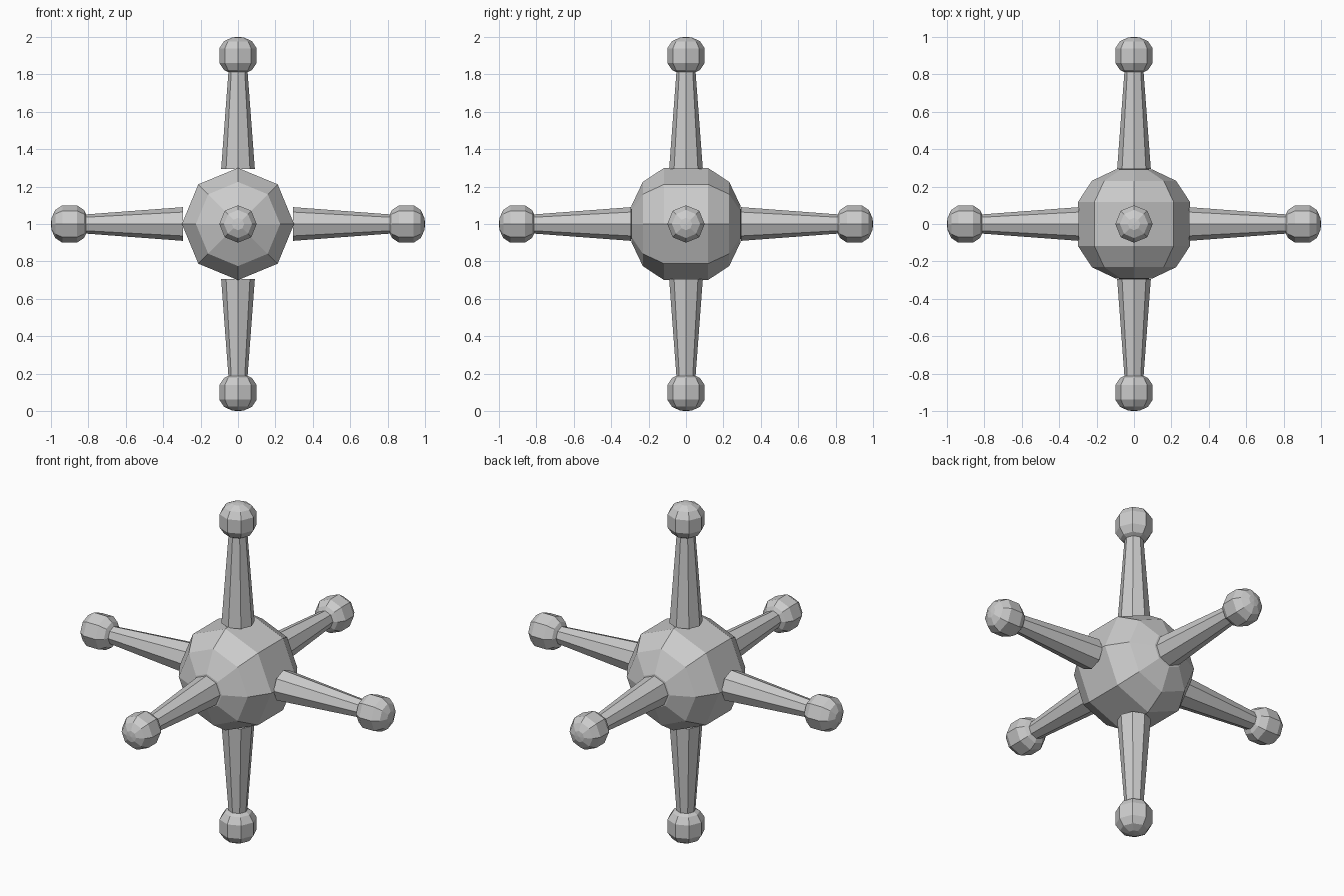
import bpy
import math
from mathutils import Vector

if "Cube" in bpy.data.objects:
    bpy.data.objects.remove(bpy.data.objects["Cube"])

SIDES = 8
CENTRE = Vector((0, 0, 1))


def lathe(name, profile, direction):
    """Revolve (distance, radius) points about an axis through the centre."""
    axis = Vector(direction).normalized()
    u = Vector((0, 0, 1)) if abs(axis.z) < 0.5 else Vector((1, 0, 0))
    v = axis.cross(u)
    verts, faces = [], []
    for d, r in profile:
        for i in range(SIDES):
            a = 2 * math.pi * i / SIDES
            verts.append(CENTRE + axis * d + r * (math.cos(a) * u + math.sin(a) * v))
    for k in range(len(profile) - 1):
        for i in range(SIDES):
            j = (i + 1) % SIDES
            a, b = k * SIDES, (k + 1) * SIDES
            faces.append((a + i, a + j, b + j, b + i))
    # pole fans / end caps
    last = (len(profile) - 1) * SIDES
    faces.append(tuple(reversed(range(SIDES))))
    faces.append(tuple(range(last, last + SIDES)))
    mesh = bpy.data.meshes.new(name)
    mesh.from_pydata([tuple(p) for p in verts], [], faces)
    obj = bpy.data.objects.new(name, mesh)
    bpy.context.collection.objects.link(obj)
    return obj


def ball_profile(centre, radius):
    """Faceted ball with a flat middle band."""
    half = [(0.39, 1.0), (0.77, 0.75), (0.97, 0.33), (1.0, 0.02)]
    full = [(-d, r) for d, r in reversed(half)] + half
    return [(centre + d * radius, r * radius) for d, r in full]


# central ball, lathed along the front-back axis
lathe("central_ball", ball_profile(0, 0.3), (0, 1, 0))

# six tapered arms with end knobs
arms = {
    "right": (1, 0, 0), "left": (-1, 0, 0),
    "back": (0, 1, 0), "front": (0, -1, 0),
    "top": (0, 0, 1), "bottom": (0, 0, -1),
}
for side, direction in arms.items():
    lathe(side + "_arm", [(0.295, 0.09), (0.83, 0.05)], direction)
    lathe(side + "_knob", ball_profile(0.9, 0.1), direction)
